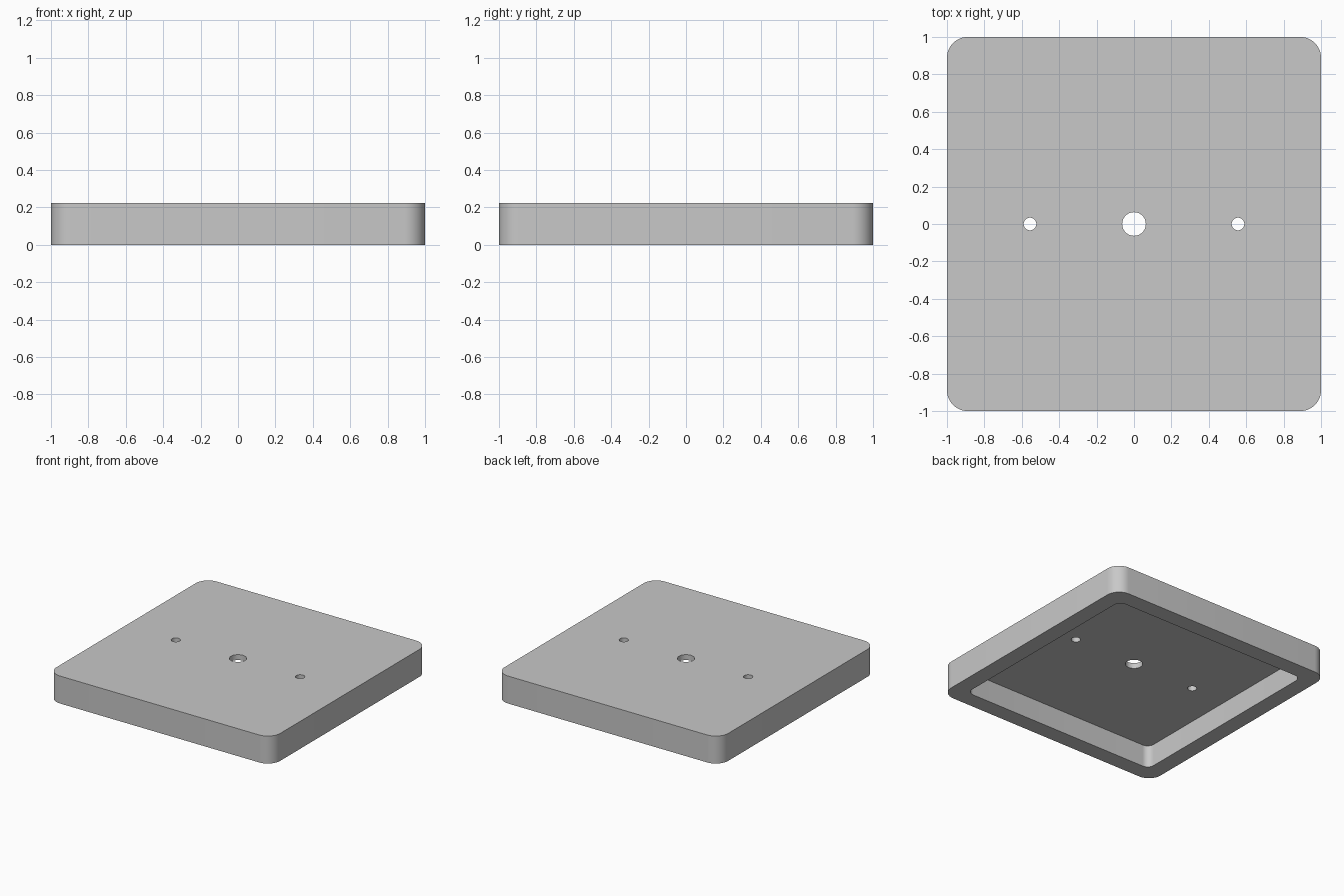
import bpy, bmesh, math

default = bpy.data.objects.get("Cube")
if default:
    bpy.data.objects.remove(default, do_unlink=True)

HEIGHT = 0.222       # overall height
PLATE = 0.044        # thickness of the top plate
grey = bpy.data.materials.new("light grey")
grey.use_nodes = True
grey.diffuse_color = (0.58, 0.58, 0.58, 1)
grey.node_tree.nodes["Principled BSDF"].inputs["Base Color"].default_value = grey.diffuse_color


def prism(name, outline, z0, z1):
    """Upright solid from a 2D outline."""
    bm = bmesh.new()
    base = bm.faces.new([bm.verts.new((x, y, z0)) for x, y in outline])
    top = bmesh.ops.extrude_face_region(bm, geom=[base])["geom"]
    verts = [v for v in top if isinstance(v, bmesh.types.BMVert)]
    bmesh.ops.translate(bm, verts=verts, vec=(0, 0, z1 - z0))
    bmesh.ops.recalc_face_normals(bm, faces=bm.faces)
    mesh = bpy.data.meshes.new(name)
    bm.to_mesh(mesh)
    bm.free()
    mesh.materials.append(grey)
    obj = bpy.data.objects.new(name, mesh)
    bpy.context.collection.objects.link(obj)
    return obj


def rounded_square(half, radius, steps=12):
    points = []
    for corner, (sx, sy) in enumerate([(1, 1), (-1, 1), (-1, -1), (1, -1)]):
        for i in range(steps + 1):
            a = (corner + i / steps) * math.pi / 2
            points.append((sx * (half - radius) + radius * math.cos(a),
                           sy * (half - radius) + radius * math.sin(a)))
    return points


def circle(x, radius, steps=48):
    angles = [2 * math.pi * i / steps for i in range(steps)]
    return [(x + radius * math.cos(a), radius * math.sin(a)) for a in angles]


# Rounded square cover
cover = prism("cover", rounded_square(1, 0.111), 0, HEIGHT)

# Cutters: open underside, centre hole and two screw holes
cutters = [prism("cavity_cutter", rounded_square(0.867, 0.056), -0.1, HEIGHT - PLATE)]
for name, x, radius in [("centre_hole", 0, 0.063),
                        ("left_screw_hole", 0.556, 0.034),
                        ("right_screw_hole", -0.556, 0.034)]:
    cutters.append(prism(name + "_cutter", circle(x, radius), 0.1, HEIGHT + 0.1))

bpy.ops.object.select_all(action="DESELECT")
bpy.context.view_layer.objects.active = cover
cover.select_set(True)
for cutter in cutters:
    cutter.hide_render = True
    cut = cover.modifiers.new(cutter.name, "BOOLEAN")
    cut.operation = "DIFFERENCE"
    cut.solver = "EXACT"
    cut.object = cutter
    bpy.ops.object.modifier_apply(modifier=cut.name)
    bpy.data.objects.remove(cutter, do_unlink=True)

# Smooth corners and holes, crisp rims
bpy.ops.object.shade_smooth_by_angle(angle=math.radians(30))
